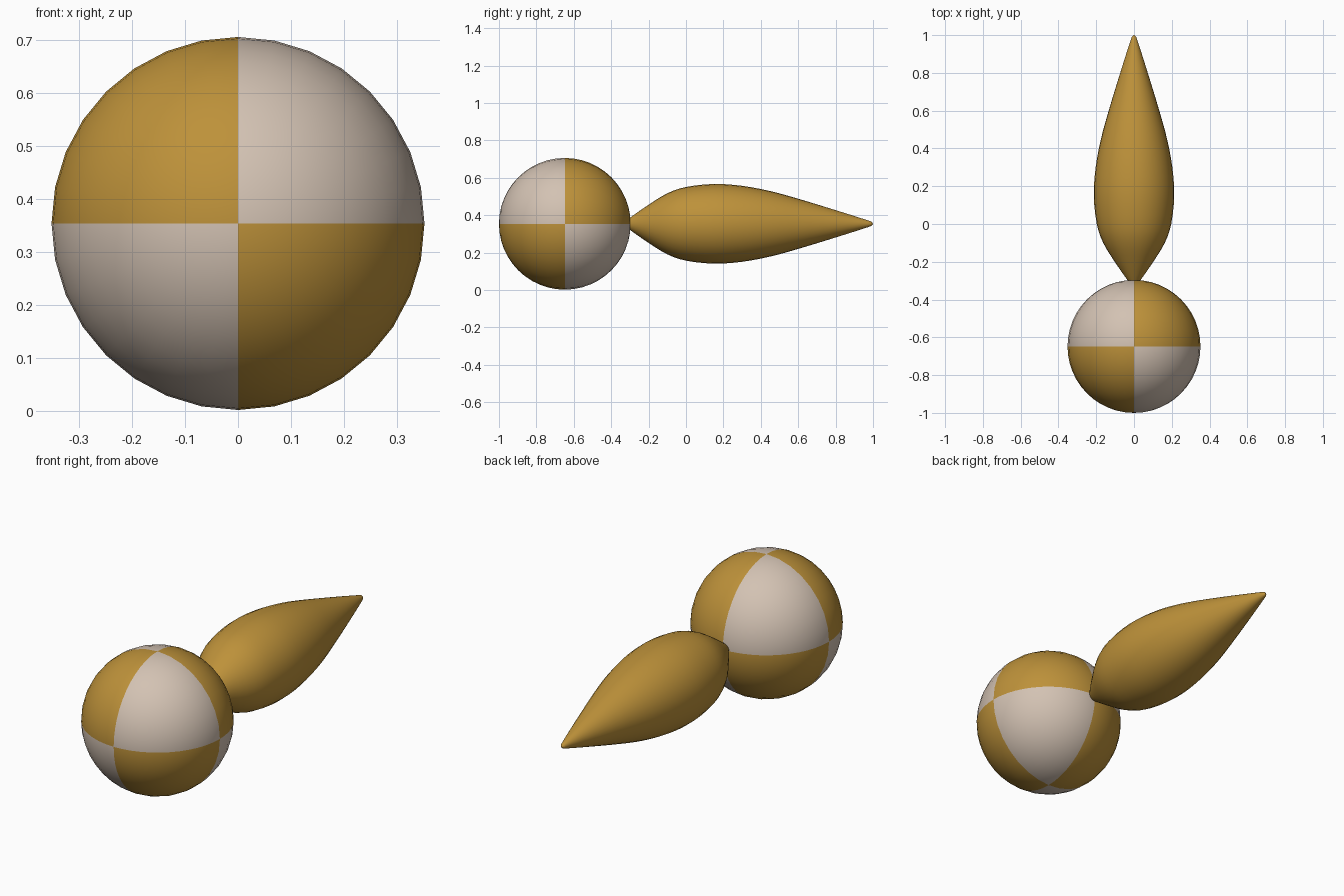
import bpy, bmesh, math
from mathutils import Matrix, Vector

if "Cube" in bpy.data.objects:
    bpy.data.objects.remove(bpy.data.objects["Cube"])


def material(name, rgb):
    m = bpy.data.materials.new(name)
    m.diffuse_color = (*rgb, 1)
    m.use_nodes = True
    m.node_tree.nodes["Principled BSDF"].inputs["Base Color"].default_value = m.diffuse_color
    return m


gold = material("ochre", (0.51, 0.285, 0.042))
cream = material("cream", (0.65, 0.54, 0.45))
Z = 0.354


def add_object(name, bm, mats):
    bmesh.ops.recalc_face_normals(bm, faces=bm.faces)
    for f in bm.faces:
        f.smooth = True
    me = bpy.data.meshes.new(name)
    bm.to_mesh(me)
    bm.free()
    for m in mats:
        me.materials.append(m)
    ob = bpy.data.objects.new(name, me)
    bpy.context.collection.objects.link(ob)
    return ob


# Ball: octants alternate between the two colours
bm = bmesh.new()
bmesh.ops.create_uvsphere(bm, u_segments=32, v_segments=24, radius=0.352,
                          matrix=Matrix.Rotation(math.pi / 2, 4, 'X'))
for f in bm.faces:
    c = f.calc_center_median()
    f.material_index = 1 if c.x * c.y * c.z < 0 else 0
ball = add_object("ball", bm, [gold, cream])
ball.location = (0, -0.648, Z)

# Tapered tail: smooth profile (y, radius) spun around the long axis
profile = [(-0.32, 0.015), (-0.295, 0.036), (-0.2, 0.102), (-0.1, 0.163),
           (0.0, 0.197), (0.15, 0.213), (0.3, 0.203), (0.45, 0.175),
           (0.6, 0.134), (0.8, 0.073), (0.97, 0.019), (0.993, 0.009), (1.0, 0.0)]
pts = [Vector(p) for p in profile]
path = []
for i in range(len(pts) - 1):
    p0, p1, p2 = pts[max(i - 1, 0)], pts[i], pts[i + 1]
    p3 = pts[min(i + 2, len(pts) - 1)]
    for k in range(3):
        t = k / 3
        path.append(0.5 * (2 * p1 + (p2 - p0) * t + (2 * p0 - 5 * p1 + 4 * p2 - p3) * t ** 2
                           + (3 * p1 - p0 - 3 * p2 + p3) * t ** 3))
path.append(pts[-1])

N = 32
bm = bmesh.new()
rings = [[bm.verts.new((max(r, 0) * math.cos(2 * math.pi * j / N), y,
                        max(r, 0) * math.sin(2 * math.pi * j / N)))
          for j in range(N)] for y, r in path]
for a, b in zip(rings, rings[1:]):
    for j in range(N):
        k = (j + 1) % N
        bm.faces.new((a[j], a[k], b[k], b[j]))
bm.faces.new(rings[0])
bmesh.ops.remove_doubles(bm, verts=bm.verts, dist=1e-5)
tail = add_object("tail", bm, [gold])
tail.location = (0, 0, Z)
